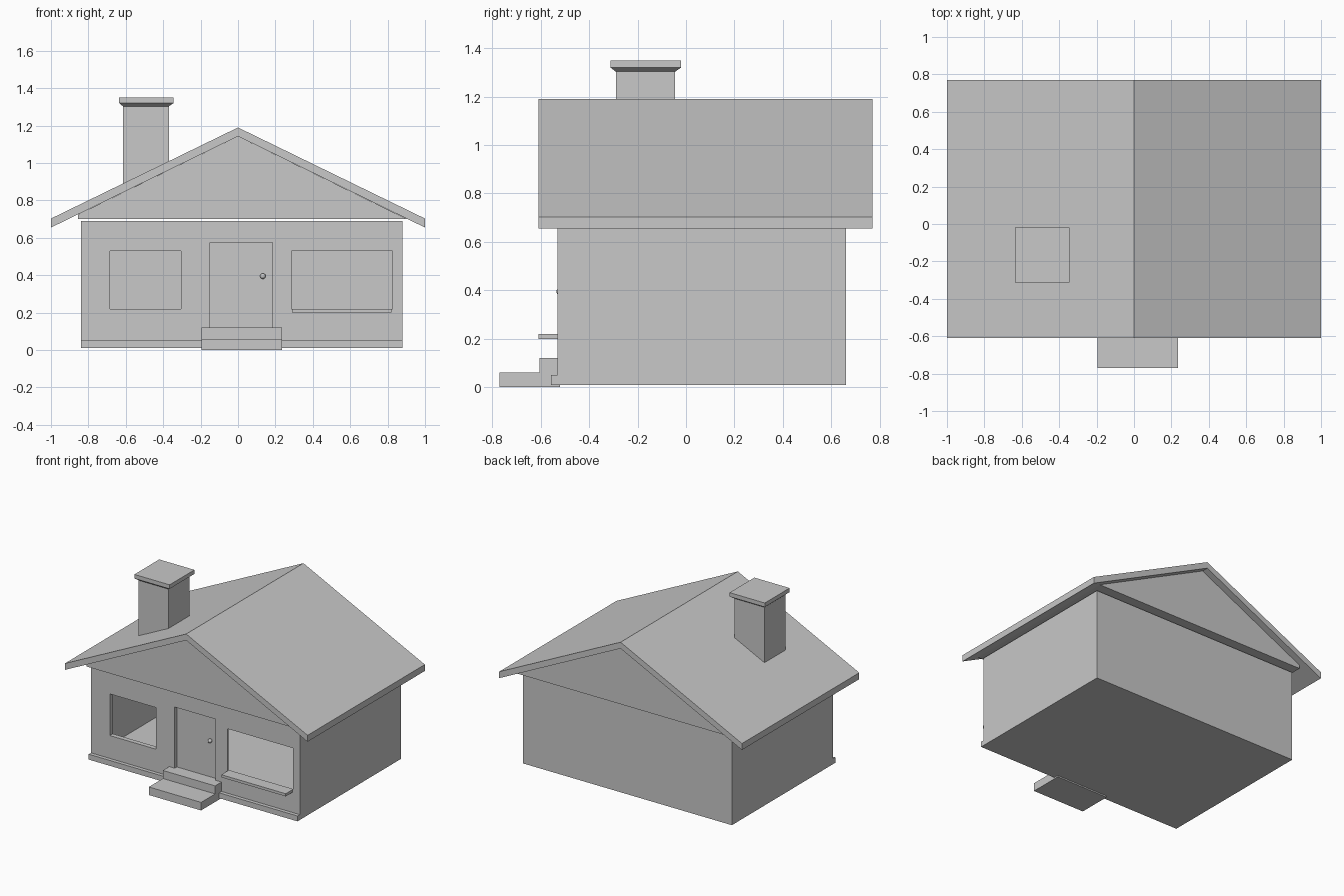
import bpy
from mathutils import Vector

if "Cube" in bpy.data.objects:
    bpy.data.objects.remove(bpy.data.objects["Cube"])

grey = bpy.data.materials.new("light_grey")
grey.use_nodes = True
grey.diffuse_color = (0.58, 0.58, 0.58, 1)
grey.node_tree.nodes["Principled BSDF"].inputs["Base Color"].default_value = grey.diffuse_color


def mesh_object(name, verts, faces):
    mesh = bpy.data.meshes.new(name)
    mesh.from_pydata(verts, [], faces)
    mesh.materials.append(grey)
    obj = bpy.data.objects.new(name, mesh)
    bpy.context.collection.objects.link(obj)
    return obj


def loft(name, rings):
    """Closed solid joining rings of equal point count."""
    n = len(rings[0])
    faces = [tuple(reversed(range(n))), tuple(range(n * (len(rings) - 1), n * len(rings)))]
    for r in range(len(rings) - 1):
        for i in range(n):
            j = (i + 1) % n
            faces.append((r * n + i, r * n + j, (r + 1) * n + j, (r + 1) * n + i))
    return mesh_object(name, [p for ring in rings for p in ring], faces)


def rect(x, y, z):
    return [(x[0], y[0], z), (x[1], y[0], z), (x[1], y[1], z), (x[0], y[1], z)]


def box(name, x, y, z):
    return loft(name, [rect(x, y, z[0]), rect(x, y, z[1])])


def extrude_y(name, profile, y):
    """Profile of (x, z) points, counter-clockwise from the front."""
    return loft(name, [[(px, d, pz) for px, pz in profile] for d in reversed(y)])


def cut(target, name, x, y, z):
    cutter = box(name, x, y, z)
    cutter.hide_render = True
    cutter.hide_set(True)
    cutter.display_type = 'WIRE'
    mod = target.modifiers.new(name, 'BOOLEAN')
    mod.operation = 'DIFFERENCE'
    mod.solver = 'EXACT'
    mod.object = cutter
    # Bake the cut, then drop the helper
    bpy.context.view_layer.update()
    deps = bpy.context.evaluated_depsgraph_get()
    baked = bpy.data.meshes.new_from_object(target.evaluated_get(deps))
    target.modifiers.clear()
    target.data = baked
    bpy.data.objects.remove(cutter)


FRONT = -0.53
T = 0.01
left_win = ((-0.685, -0.305), (0.22, 0.53))
right_win = ((0.285, 0.825), (0.22, 0.53))
door_way = ((-0.15, 0.185), (0.12, 0.575))

# Hollow house walls with floor and openings
walls = box("walls", (-0.84, 0.88), (FRONT, 0.66), (0.01, 0.69))
cut(walls, "room_cutter", (-0.84 + T, 0.88 - T), (FRONT + T, 0.66 - T), (0.03, 0.68))
for label, (wx, wz) in (("right_side", left_win), ("left_side", right_win), ("doorway", door_way)):
    cut(walls, label + "_cutter", wx, (FRONT - 0.1, FRONT + 0.1), wz)


# Reveals lining the recessed openings
def lining(name, x, z, depth):
    y = (FRONT + T, FRONT + depth)
    box(name + "_jamb_right", (x[0] - T, x[0]), y, (z[0] - T, z[1] + T))
    box(name + "_jamb_left", (x[1], x[1] + T), y, (z[0] - T, z[1] + T))
    box(name + "_bottom", x, y, (z[0] - T, z[0]))
    box(name + "_head", x, y, (z[1], z[1] + T))


lining("window_reveal", *left_win, 0.035)
lining("door_reveal", *door_way, 0.03)

# Door and round knob
box("door", (-0.155, 0.19), (FRONT + 0.025, FRONT + 0.04), (0.115, 0.58))
bpy.ops.mesh.primitive_uv_sphere_add(segments=16, ring_count=10, radius=0.015,
                                     location=(0.133, -0.52, 0.395))
knob = bpy.context.object
knob.name = "door_knob"
knob.data.materials.append(grey)
bpy.ops.object.shade_smooth_by_angle()

# Window sill and front base trim
box("window_sill", (0.29, 0.82), (-0.61, FRONT), (0.2, 0.22))
box("base_trim", (-0.84, 0.88), (-0.557, FRONT), (0.01, 0.05))

# Entrance steps
box("lower_step", (-0.195, 0.235), (-0.77, -0.52), (0, 0.06))
box("upper_step", (-0.195, 0.235), (-0.605, FRONT), (0.06, 0.12))

# Gable block under the roof
extrude_y("gable", [(-0.855, 0.70), (0.905, 0.70), (0, 1.143), (-0.855, 0.725)], (-0.56, 0.72))

# Pitched roof, one thick slab per side joined at the ridge
extrude_y("roof", [(-1, 0.655), (0, 1.143), (1, 0.655), (1, 0.703), (0, 1.19), (-1, 0.703)],
          (-0.61, 0.77))

# Chimney with flared cap
stack = ((-0.615, -0.37), (-0.29, -0.045))
cap = ((-0.635, -0.345), (-0.312, -0.02))
loft("chimney", [rect(*stack, 0.84), rect(*stack, 1.303), rect(*cap, 1.32), rect(*cap, 1.35)])
